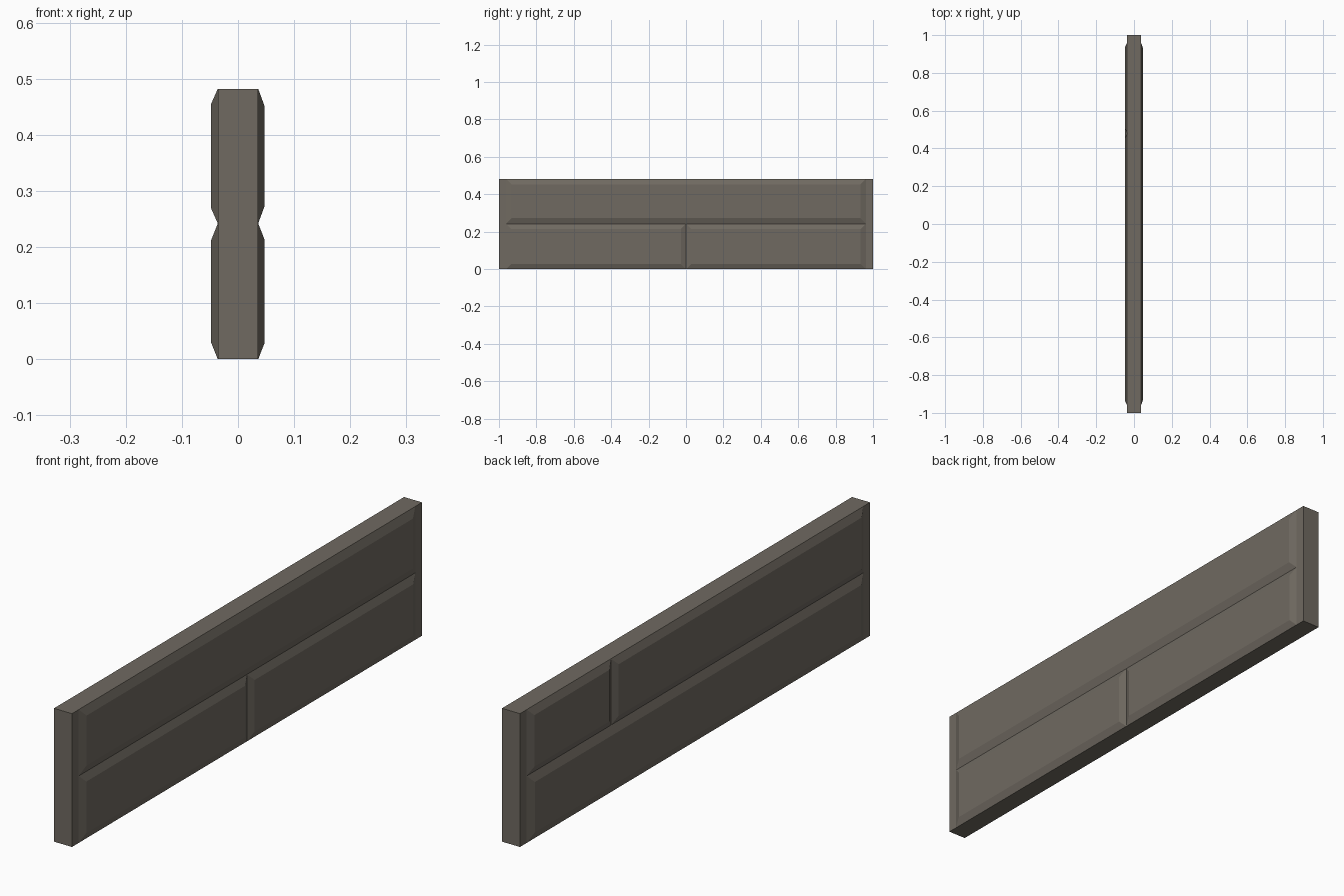
import bpy, bmesh

if "Cube" in bpy.data.objects:
    bpy.data.objects.remove(bpy.data.objects["Cube"])

stone = bpy.data.materials.new("warm grey stone")
stone.diffuse_color = (0.162, 0.144, 0.120, 1)
stone.use_nodes = True
stone.node_tree.nodes["Principled BSDF"].inputs["Base Color"].default_value = stone.diffuse_color

CORE, HEIGHT, MID, END = 0.036, 0.482, 0.242, 0.962


def finish(bm, name):
    bmesh.ops.recalc_face_normals(bm, faces=bm.faces)
    mesh = bpy.data.meshes.new(name)
    bm.to_mesh(mesh)
    bm.free()
    mesh.materials.append(stone)
    obj = bpy.data.objects.new(name, mesh)
    bpy.context.collection.objects.link(obj)
    return obj


def wall_core():
    bm = bmesh.new()
    bmesh.ops.create_cube(bm, size=1)
    for v in bm.verts:
        v.co = (v.co.x * 2 * CORE, v.co.y * 2, (v.co.z + 0.5) * HEIGHT)
    finish(bm, "wall_core")


def stone_block(name, y0, y1, z0, z1, x_face, bevel):
    """Raised block with sloped edges, standing out from one side of the core."""
    bm = bmesh.new()
    x_base = CORE if x_face > 0 else -CORE
    rings = []
    for x, b in ((x_base, 0), (x_face, bevel)):
        rings.append([bm.verts.new((x, y, z)) for y, z in (
            (y0 + b, z0 + b), (y1 - b, z0 + b), (y1 - b, z1 - b), (y0 + b, z1 - b))])
    base, face = rings
    bm.faces.new(face)
    for i in range(4):
        j = (i + 1) % 4
        bm.faces.new((base[i], base[j], face[j], face[i]))
    # open against the core, so orient the normals outward by hand
    finish_obj = finish(bm, name)
    if finish_obj.data.polygons[0].normal.x * x_face < 0:
        finish_obj.data.flip_normals()


wall_core()

# right side: long block above, two half blocks below
stone_block("right_upper_block", -END, END, MID, HEIGHT, 0.047, 0.030)
stone_block("right_lower_front_block", -END, 0, 0, MID, 0.047, 0.028)
stone_block("right_lower_back_block", 0, END, 0, MID, 0.047, 0.028)

# left side: long block below, split course above
stone_block("left_lower_block", -END, END, 0, MID, -0.048, 0.030)
stone_block("left_upper_front_block", -END, 0.48, MID, HEIGHT, -0.048, 0.027)
stone_block("left_upper_back_block", 0.48, END, MID, HEIGHT, -0.048, 0.027)
